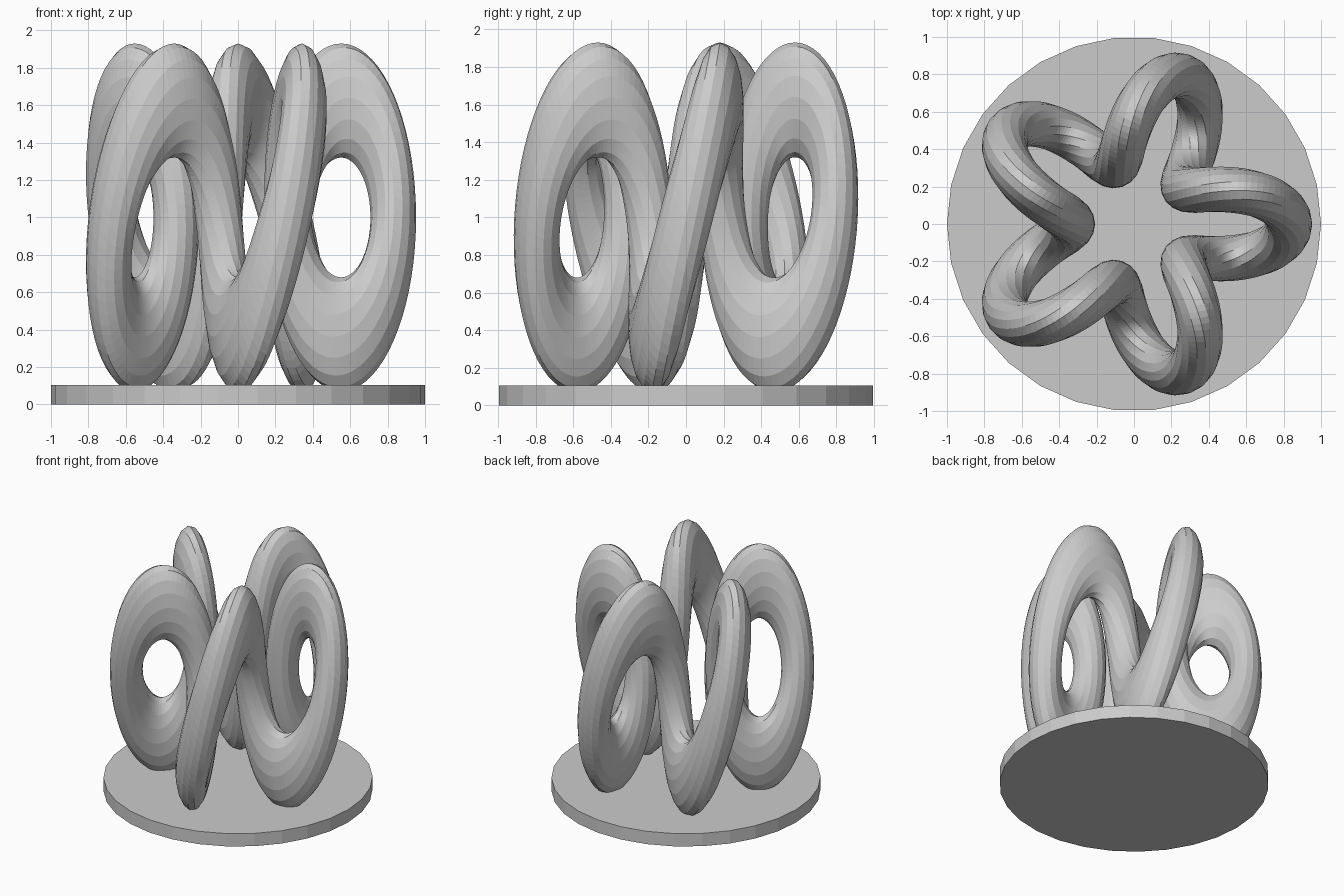
import bpy
import bmesh
from math import sin, cos, pi, tau
from mathutils import Vector

cube = bpy.data.objects.get("Cube")
if cube:
    bpy.data.objects.remove(cube, do_unlink=True)

LOOPS = 5            # windings around the ring
RING, COIL, TUBE = 0.58, 0.25, 0.122
STRETCH = 2.5        # vertical stretch of the whole coil
CENTRE_Z = 1.0
STEPS, SIDES = 360, 16

grey = bpy.data.materials.new("plain grey")
grey.use_nodes = True
colour = (0.6, 0.6, 0.6, 1.0)
grey.diffuse_color = colour
grey.node_tree.nodes["Principled BSDF"].inputs["Base Color"].default_value = colour


def add_object(name, bm):
    bmesh.ops.recalc_face_normals(bm, faces=bm.faces)
    mesh = bpy.data.meshes.new(name)
    bm.to_mesh(mesh)
    bm.free()
    mesh.materials.append(grey)
    obj = bpy.data.objects.new(name, mesh)
    bpy.context.collection.objects.link(obj)
    return obj


def path(a):
    """Closed spiral wound around a ring, before stretching."""
    rho = RING + COIL * cos(LOOPS * a)
    return Vector((rho * cos(a), rho * sin(a), COIL * sin(LOOPS * a)))


# Round base plate
bm = bmesh.new()
rim = [bm.verts.new((cos(tau * i / 30), sin(tau * i / 30), 0)) for i in range(30)]
disc = bm.faces.new(rim)
top = bmesh.ops.extrude_face_region(bm, geom=[disc], use_keep_orig=True)
bmesh.ops.translate(bm, vec=(0, 0, 0.105),
                    verts=[v for v in top["geom"] if isinstance(v, bmesh.types.BMVert)])
add_object("base_plate", bm)

# Coiled tube: sweep a circle along the spiral, then stretch it upwards
bm = bmesh.new()
rings = []
for i in range(STEPS):
    a = tau * i / STEPS
    p = path(a)
    tangent = (path(a + 0.001) - path(a - 0.001)).normalized()
    outward = p - Vector((RING * cos(a), RING * sin(a), 0))
    outward = (outward - tangent * outward.dot(tangent)).normalized()
    side = tangent.cross(outward)
    ring = []
    for j in range(SIDES):
        t = tau * j / SIDES
        v = p + TUBE * (cos(t) * outward + sin(t) * side)
        ring.append(bm.verts.new((v.x, v.y, CENTRE_Z + STRETCH * v.z)))
    rings.append(ring)
for i in range(STEPS):
    here, ahead = rings[i], rings[(i + 1) % STEPS]
    for j in range(SIDES):
        k = (j + 1) % SIDES
        bm.faces.new((here[j], here[k], ahead[k], ahead[j]))
add_object("coiled_tube", bm)
